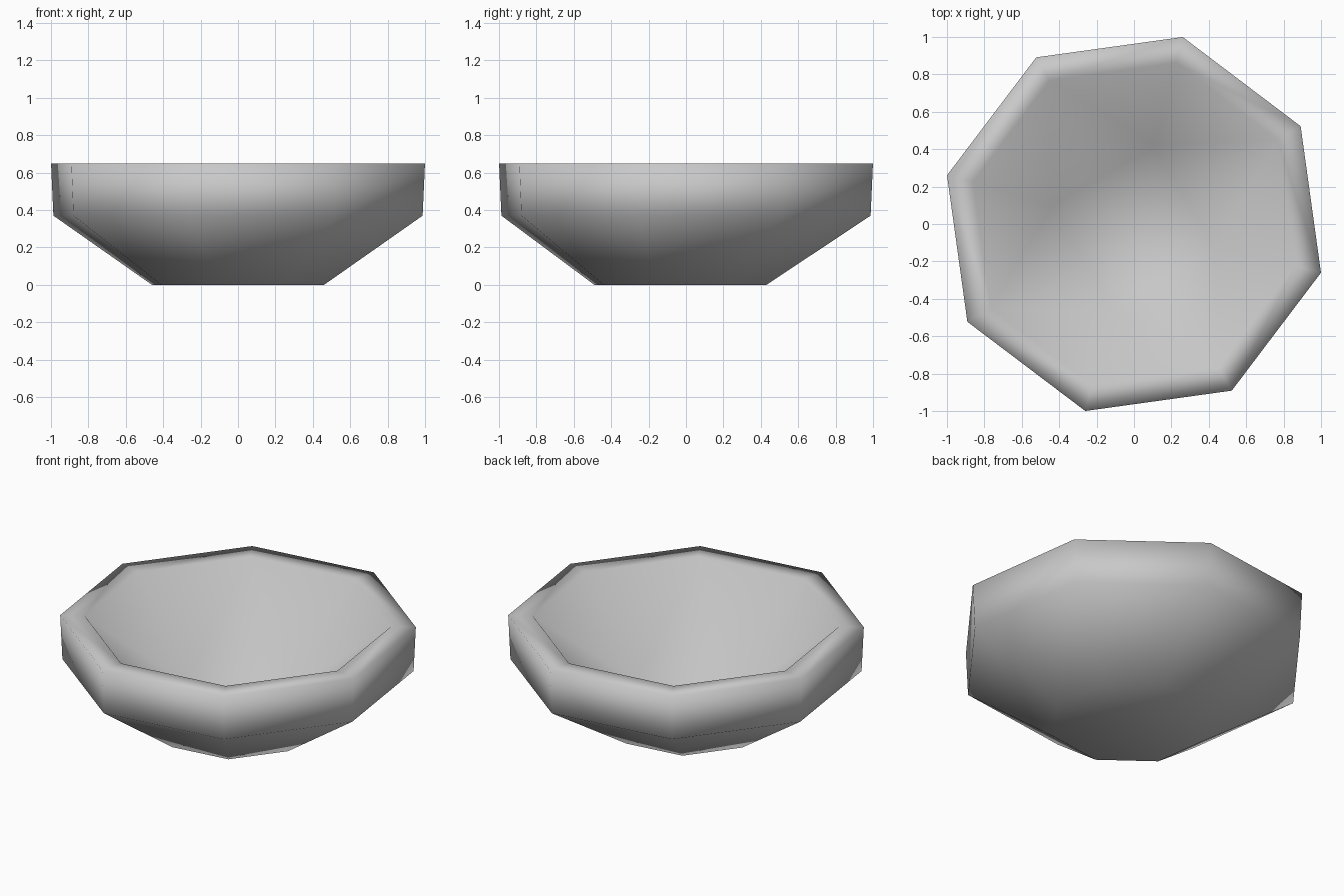
import bpy, bmesh, math

old = bpy.data.objects.get("Cube")
if old:
    bpy.data.objects.remove(old, do_unlink=True)

SIDES = 8
START = math.radians(-14.6)

grey = bpy.data.materials.new("light_grey")
grey.use_nodes = True
colour = (0.58, 0.58, 0.58, 1)
grey.diffuse_color = colour
grey.node_tree.nodes["Principled BSDF"].inputs["Base Color"].default_value = colour

bm = bmesh.new()


def ring(radius, z, count=SIDES, shift_y=0.0):
    """Regular ring of vertices, first one at the start angle."""
    angles = [START + math.tau * i / count for i in range(count)]
    return [bm.verts.new((radius * math.cos(a), radius * math.sin(a) + shift_y, z))
            for a in angles]


def bridge(low, high):
    for i in range(SIDES):
        j = (i + 1) % SIDES
        bm.faces.new((low[i], low[j], high[j], high[i]))


# Outer shell and flat lip
base = ring(0.475, 0, shift_y=-0.03)
shoulder = ring(1.02, 0.37)
rim = ring(1.033, 0.65)
lip = ring(0.89, 0.65)
bm.faces.new(list(reversed(base)))
bridge(base, shoulder)
bridge(shoulder, rim)
bridge(rim, lip)

# Hollow: the eight-sided lip runs down to a four-sided floor
floor = ring(0.45, 0.1, 4, -0.015)
bm.faces.new(floor)
for i in range(4):
    here, after = floor[i], floor[(i + 1) % 4]
    corner, middle = lip[2 * i], lip[2 * i + 1]
    next_corner = lip[(2 * i + 2) % SIDES]
    bm.faces.new((here, corner, middle))
    bm.faces.new((here, middle, after))
    bm.faces.new((after, middle, next_corner))

bmesh.ops.recalc_face_normals(bm, faces=bm.faces)
for face in bm.faces:
    face.smooth = True

mesh = bpy.data.meshes.new("bowl")
bm.to_mesh(mesh)
bm.free()
mesh.materials.append(grey)
bowl = bpy.data.objects.new("bowl", mesh)
bpy.context.collection.objects.link(bowl)
